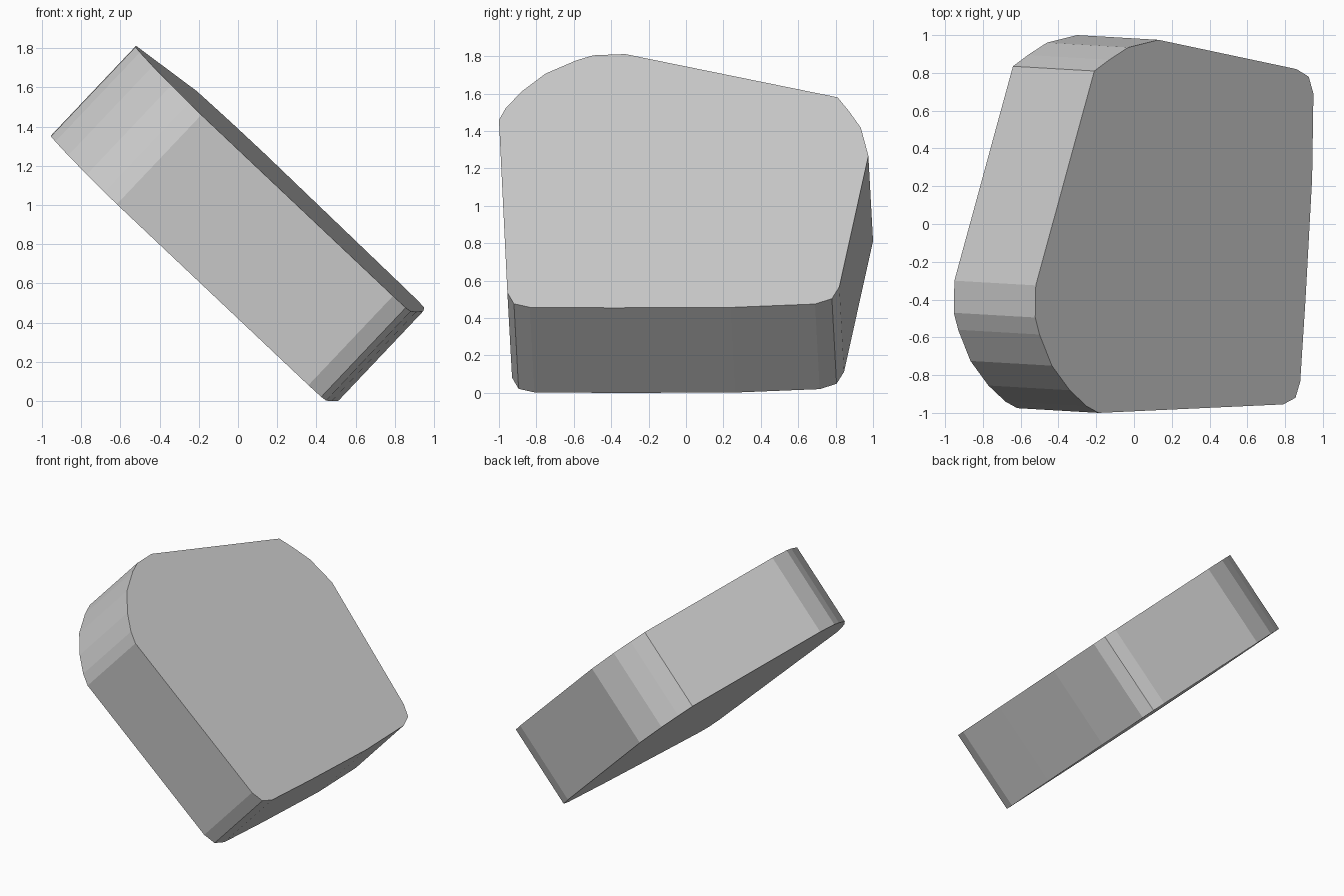
import bpy
import bmesh
from mathutils import Vector

cube = bpy.data.objects.get("Cube")
if cube:
    bpy.data.objects.remove(cube, do_unlink=True)

# Single grey material
grey = bpy.data.materials.new("plain grey")
grey.use_nodes = True
color = (0.6, 0.6, 0.6, 1)
grey.diffuse_color = color
grey.node_tree.nodes["Principled BSDF"].inputs["Base Color"].default_value = color

# Plan outline of the tilted upper face: each group is one rounded side or corner
rounded_front_corner = [(-.52, -.325), (-.523, -.495), (-.50, -.585), (-.435, -.75),
                        (-.34, -.88), (-.25, -.965), (-.187, -1)]
low_front_corner = [(.79, -.955), (.855, -.92), (.88, -.835)]
low_edge = [(.908, -.4), (.943, .24)]
low_back_corner = [(.95, .69), (.925, .78), (.86, .82)]
rounded_back_corner = [(.13, .975), (-.03, .935), (-.13, .87), (-.21, .81)]
outline = (rounded_front_corner + low_front_corner + low_edge
           + low_back_corner + rounded_back_corner)

SLOPE_X, SLOPE_Y, HEIGHT = -.947, .055, 1.34   # plane of the upper face
THICKNESS = .455
normal = Vector((-SLOPE_X, -SLOPE_Y, 1))

# Tilted slab: lay the outline on the plane and extrude it straight down its normal
bm = bmesh.new()
upper = bm.faces.new([bm.verts.new((x, y, HEIGHT + SLOPE_X * x + SLOPE_Y * y))
                      for x, y in outline])
extruded = bmesh.ops.extrude_face_region(bm, geom=[upper], use_keep_orig=True)
lower_verts = [g for g in extruded["geom"] if isinstance(g, bmesh.types.BMVert)]
bmesh.ops.translate(bm, verts=lower_verts, vec=-normal * THICKNESS)
bmesh.ops.recalc_face_normals(bm, faces=bm.faces)

# Rest the lowest corner on the ground
lowest = min(v.co.z for v in bm.verts)
bmesh.ops.translate(bm, verts=bm.verts, vec=(0, 0, -lowest))

mesh = bpy.data.meshes.new("rounded_slab")
bm.to_mesh(mesh)
bm.free()
mesh.materials.append(grey)
slab = bpy.data.objects.new("rounded_slab", mesh)
bpy.context.collection.objects.link(slab)
